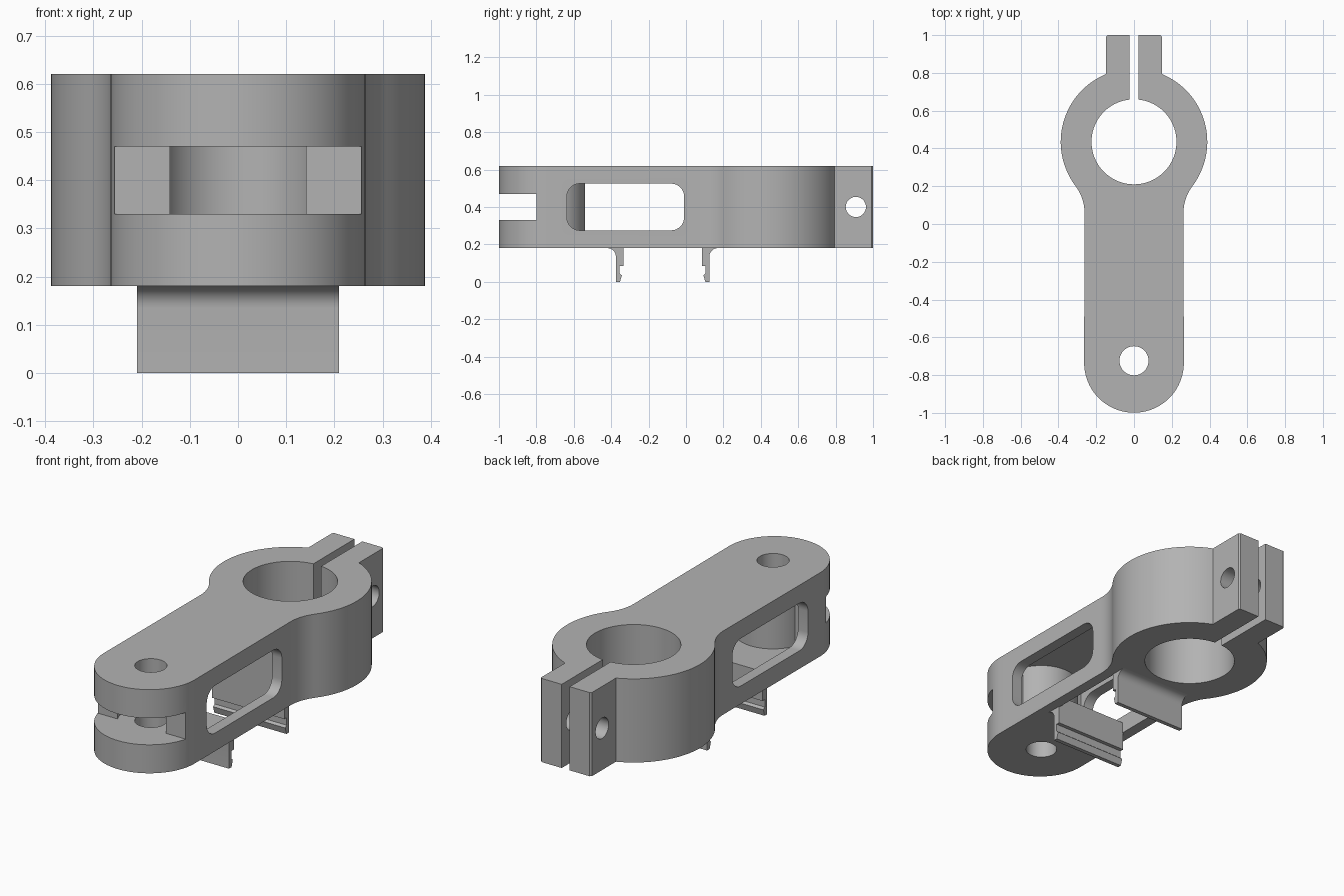
import bpy, bmesh, math
from mathutils import Vector, Matrix

if "Cube" in bpy.data.objects:
    bpy.data.objects.remove(bpy.data.objects["Cube"])

grey = bpy.data.materials.new("machined_grey")
grey.diffuse_color = (0.45, 0.45, 0.45, 1)
grey.use_nodes = True
grey.node_tree.nodes["Principled BSDF"].inputs["Base Color"].default_value = grey.diffuse_color

Z0, Z1 = 0.18, 0.62           # underside and top of the arm
PIVOT, RING = -0.735, 0.435   # y of the rounded end and of the clamp ring


def arc(cx, cy, r, a0, a1, n):
    """Points on an arc, angles in degrees."""
    return [(cx + r * math.cos(math.radians(a0 + (a1 - a0) * i / n)),
             cy + r * math.sin(math.radians(a0 + (a1 - a0) * i / n))) for i in range(n + 1)]


def prism(name, pts, lo, hi, axis="Z"):
    """Extrude a 2D profile: axis Z uses (x, y), axis X uses (y, z)."""
    place = (lambda p: (p[0], p[1], lo)) if axis == "Z" else (lambda p: (lo, p[0], p[1]))
    d = Vector((0, 0, hi - lo)) if axis == "Z" else Vector((hi - lo, 0, 0))
    bm = bmesh.new()
    face = bm.faces.new([bm.verts.new(place(p)) for p in pts])
    ext = bmesh.ops.extrude_face_region(bm, geom=[face])
    bmesh.ops.translate(bm, vec=d, verts=[v for v in ext["geom"] if isinstance(v, bmesh.types.BMVert)])
    bmesh.ops.recalc_face_normals(bm, faces=bm.faces)
    me = bpy.data.meshes.new(name)
    bm.to_mesh(me)
    bm.free()
    me.materials.append(grey)
    ob = bpy.data.objects.new(name, me)
    bpy.context.collection.objects.link(ob)
    return ob


def disc(cx, cy, r, n=64):
    return arc(cx, cy, r, 0, 360, n)[:-1]


def rect(a0, b0, a1, b1):
    return [(a0, b0), (a1, b0), (a1, b1), (a0, b1)]


def cut(ob, cutter):
    """Subtract the cutter from the part, then remove it."""
    mod = ob.modifiers.new("cut", "BOOLEAN")
    mod.operation, mod.solver, mod.object = "DIFFERENCE", "EXACT", cutter
    bpy.context.view_layer.update()
    dg = bpy.context.evaluated_depsgraph_get()
    me = bpy.data.meshes.new_from_object(ob.evaluated_get(dg))
    ob.modifiers.clear()
    ob.data = me
    bpy.data.objects.remove(cutter)


def smooth(ob):
    bpy.ops.object.select_all(action="DESELECT")
    ob.select_set(True)
    bpy.context.view_layer.objects.active = ob
    bpy.ops.object.shade_smooth_by_angle(angle=math.radians(30))


# Arm outline, right half: round end, neck fillet, clamp ring, ear
ear_x = 0.148
ear_a = math.degrees(math.acos(ear_x / 0.388))
neck_a = math.degrees(math.atan2(-0.604, 0.797))
half = arc(0, PIVOT, 0.264, -90, 0, 20)
half += arc(0.262 + 0.232, 0.06, 0.232, 180, 180 + neck_a, 10)
half += arc(0, RING, 0.388, neck_a, ear_a, 32)[1:]
half += [(ear_x, 0.992), (ear_x - 0.008, 1.0)]
outline = half + [(-x, y) for x, y in reversed(half[1:])]
arm = prism("clamp_arm", outline, Z0, Z1)

# Clamp bore, split and bolt hole
cut(arm, prism("bore", disc(0, RING, 0.225, 80), 0, 1))
cut(arm, prism("split", rect(-0.023, RING, 0.023, 1.1), 0, 1))
cut(arm, prism("bolt_hole", disc(0.908, 0.40, 0.054, 40), -0.5, 0.5, "X"))

# Fork slot, roller pocket and pivot hole
cut(arm, prism("fork_slot", rect(-0.5, -1.1, 0.5, -0.8), 0.33, 0.47))
cut(arm, prism("roller_pocket", disc(0, -0.724, 0.16), 0.33, 0.47))
cut(arm, prism("pivot_hole", disc(0, -0.724, 0.077, 48), 0, 1))

# Hollow inside, leaving a round wall behind the roller
hollow = prism("hollow", rect(-0.205, -0.66, 0.205, 0.085), 0.24, 0.56)
cut(hollow, prism("round_wall", disc(0, -0.724, 0.185), 0, 1))
cut(arm, hollow)

# Rounded side windows and the opening underneath
y0, y1, za, zb, r = -0.637, -0.01, 0.275, 0.525, 0.07
window = (arc(y1 - r, zb - r, r, 0, 90, 8) + arc(y0 + r, zb - r, r, 90, 180, 8)
          + arc(y0 + r, za + r, r, 180, 270, 8) + arc(y1 - r, za + r, r, 270, 360, 8))
for side in (-1, 1):
    cut(arm, prism("window", window, side * 0.19, side * 0.4, "X"))
cut(arm, prism("bottom_opening", rect(-0.205, -0.335, 0.205, 0.085), 0.1, 0.3))
smooth(arm)

# Pair of snap clips hanging below the opening, mirrored in y
clip = [(0.21, 0.2), (0.21, 0.085), (0.23, 0.085), (0.23, 0.045), (0.218, 0.035),
        (0.228, 0.0), (0.25, 0.0)]
clip += arc(0.295, 0.135, 0.045, 180, 90, 8) + [(0.295, 0.2)]
for name, s in (("front_clip", -1), ("back_clip", 1)):
    smooth(prism(name, [(-0.125 + s * u, z) for u, z in clip], -0.21, 0.21, "X"))
